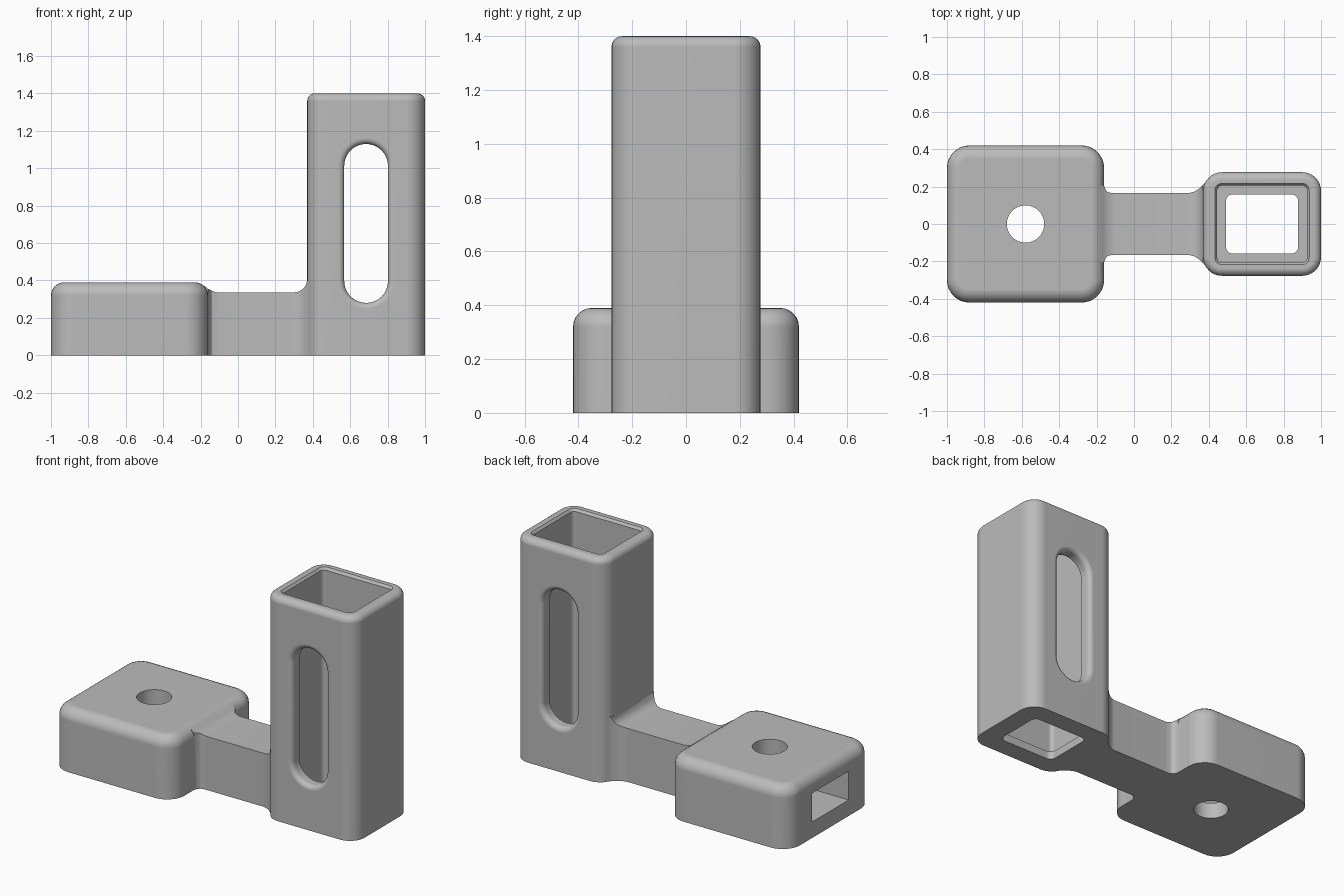
import bpy
import bmesh
from math import sin, cos, pi
from mathutils import Matrix

if "Cube" in bpy.data.objects:
    bpy.data.objects.remove(bpy.data.objects["Cube"])

grey = bpy.data.materials.new("plain grey")
grey.use_nodes = True
grey.diffuse_color = (0.5, 0.5, 0.5, 1)
grey.node_tree.nodes["Principled BSDF"].inputs["Base Color"].default_value = (0.5, 0.5, 0.5, 1)


def rounded_ring(half_x, half_y, radius, z, steps=8):
    """Rounded rectangle centred on the origin."""
    points = []
    corners = [(1, 1), (-1, 1), (-1, -1), (1, -1)]
    for quarter, (sx, sy) in enumerate(corners):
        for i in range(steps + 1):
            a = (quarter + i / steps) * pi / 2
            points.append((sx * (half_x - radius) + radius * cos(a),
                           sy * (half_y - radius) + radius * sin(a), z))
    return points


def loft(name, rings, matrix=None):
    """Closed solid skinned through equal rings."""
    bm = bmesh.new()
    rows = [[bm.verts.new(p) for p in ring] for ring in rings]
    n = len(rows[0])
    for low, high in zip(rows, rows[1:]):
        for i in range(n):
            j = (i + 1) % n
            bm.faces.new((low[i], low[j], high[j], high[i]))
    bm.faces.new(rows[0][::-1])
    bm.faces.new(rows[-1])
    bmesh.ops.remove_doubles(bm, verts=bm.verts, dist=1e-5)
    if matrix:
        bm.transform(matrix)
    bmesh.ops.recalc_face_normals(bm, faces=bm.faces)
    mesh = bpy.data.meshes.new(name)
    bm.to_mesh(mesh)
    bm.free()
    mesh.materials.append(grey)
    obj = bpy.data.objects.new(name, mesh)
    bpy.context.collection.objects.link(obj)
    return obj


def soft_block(name, x, half_x, half_y, height, corner, roll, steps=6):
    """Upright rounded block with a rolled top edge."""
    rings = [rounded_ring(half_x, half_y, corner, 0)]
    for i in range(steps + 1):
        a = i / steps * pi / 2
        d = roll * (1 - cos(a))
        rings.append(rounded_ring(half_x - d, half_y - d, corner - d,
                                  height - roll * (1 - sin(a))))
    return loft(name, rings, Matrix.Translation((x, 0, 0)))


def combine(target, other, operation):
    mod = target.modifiers.new(operation, "BOOLEAN")
    mod.operation = operation
    mod.solver = "EXACT"
    mod.object = other
    bpy.context.view_layer.objects.active = target
    bpy.ops.object.modifier_apply(modifier=mod.name)
    bpy.data.objects.remove(other)


tower_x, block_x = 0.685, -0.58

# Base block, upright tube and the flared arm between them
body = soft_block("holder_body", block_x, 0.42, 0.42, 0.39, 0.12, 0.07)
tower = soft_block("tower", tower_x, 0.315, 0.277, 1.4, 0.1, 0.04)
sections = [  # x, half width, height
    (-0.24, 0.205, 0.386), (-0.2, 0.205, 0.382), (-0.18, 0.205, 0.371),
    (-0.16, 0.205, 0.356), (-0.152, 0.184, 0.351), (-0.14, 0.171, 0.345),
    (-0.12, 0.166, 0.338), (-0.1, 0.165, 0.335),
    (0.29, 0.165, 0.335), (0.32, 0.172, 0.339), (0.345, 0.187, 0.352),
    (0.36, 0.2, 0.37), (0.37, 0.21, 0.4), (0.4, 0.24, 0.4), (0.43, 0.26, 0.4)]
arm = loft("arm", [[(x, -w, 0), (x, w, 0), (x, w, h), (x, -w, h)] for x, w, h in sections])
combine(body, arm, "UNION")
combine(body, tower, "UNION")

# Tube interior with a chamfered mouth, and the smaller floor opening
at_tower = Matrix.Translation((tower_x, 0, 0))
cavity = loft("cavity_cutter", [rounded_ring(0.24 + d, 0.205 + d, 0.025 + d, z)
                                for z, d in ((0.05, 0), (1.385, 0), (1.4, 0.012), (1.5, 0.012))],
              at_tower)
combine(body, cavity, "DIFFERENCE")
opening = loft("floor_cutter", [rounded_ring(0.193, 0.158, 0.035, z) for z in (-0.1, 0.1)],
               at_tower)
combine(body, opening, "DIFFERENCE")

# Long window through front and back walls, with softened rims
rim, wall = 0.03, 0.277
flare = [(wall + 0.05, rim)]
for i in range(6):
    a = i / 5 * pi / 2
    flare.append((wall - rim * sin(a), rim * (1 - sin(a)) if i == 0 else rim * (1 - sin(pi / 2 - (pi / 2 - a)))))
flare = [flare[0]] + [(wall - rim * (1 - cos(i / 5 * pi / 2)), rim * (1 - sin(i / 5 * pi / 2)))
                      for i in range(6)]
profile = [(-y, d) for y, d in flare] + [(y, d) for y, d in reversed(flare)]
window = loft("window_cutter",
              [rounded_ring(0.117 + d, 0.425 + d, 0.117 + d, y) for y, d in profile],
              Matrix.Translation((tower_x, 0, 0.705)) @ Matrix.Rotation(pi / 2, 4, "X"))
combine(body, window, "DIFFERENCE")

# Bolt hole and the pocket that meets it from the end face
bolt = loft("bolt_cutter", [rounded_ring(0.1, 0.1, 0.1, z) for z in (-0.1, 0.6)],
            Matrix.Translation((block_x, 0, 0)))
combine(body, bolt, "DIFFERENCE")
pocket = loft("pocket_cutter", [[(x, -0.18, 0.1), (x, 0.18, 0.1), (x, 0.18, 0.28), (x, -0.18, 0.28)]
                                for x in (-1.1, -0.4)])
combine(body, pocket, "DIFFERENCE")

# Smooth rounded edges, flat large faces
bpy.ops.object.select_all(action="DESELECT")
body.select_set(True)
bpy.context.view_layer.objects.active = body
bpy.ops.object.shade_smooth_by_angle(angle=pi / 6)
normals = body.modifiers.new("even_shading", "WEIGHTED_NORMAL")
normals.keep_sharp = True
